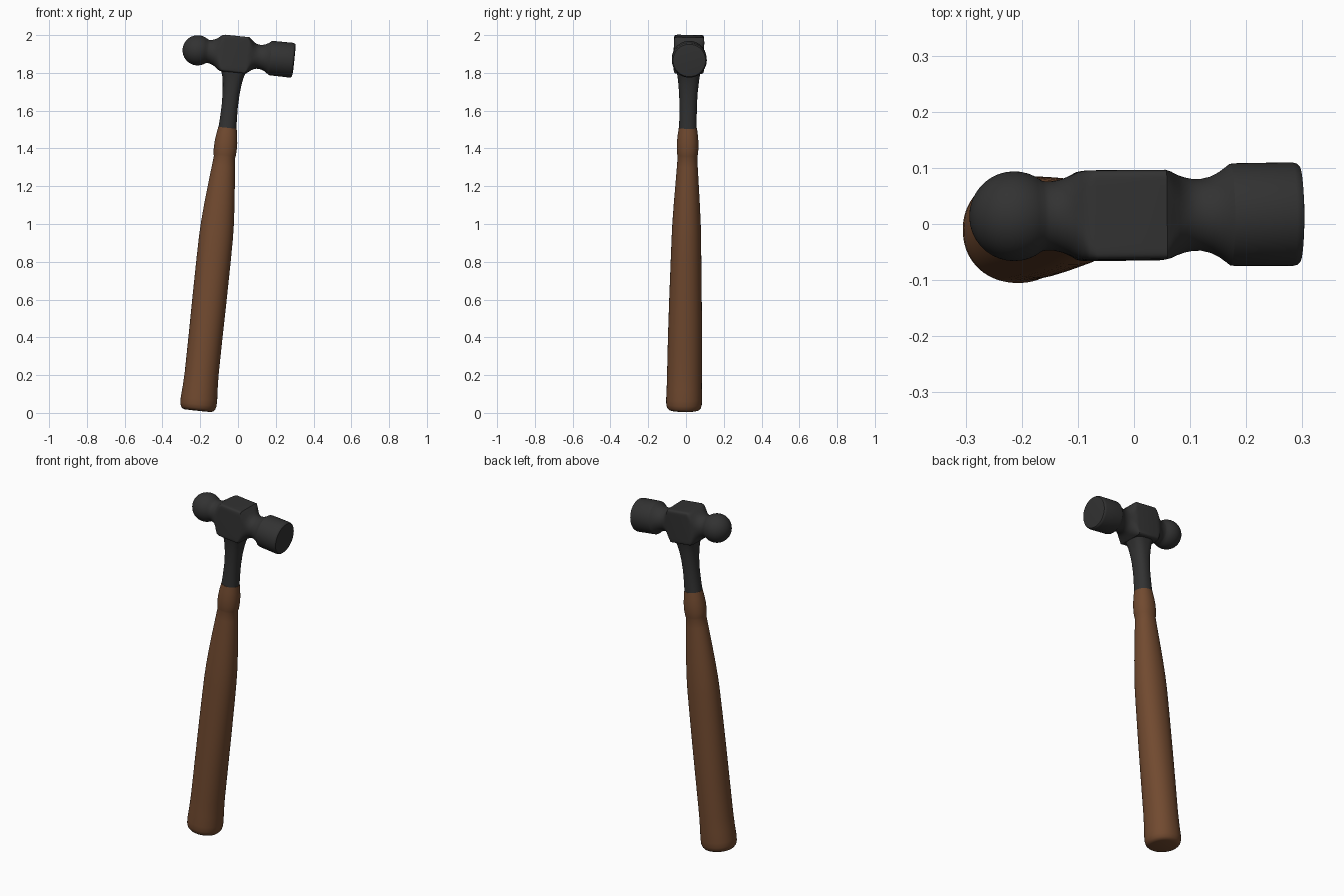
import bpy, bmesh, math
from mathutils import Matrix, Vector


def material(name, color):
    m = bpy.data.materials.new(name)
    m.diffuse_color = (*color, 1)
    return m


wood = material("brown wood", (0.165, 0.068, 0.029))
steel = material("dark steel", (0.032, 0.032, 0.032))

# whole hammer leans a little: everything is built upright, then placed
PLACE = (Matrix.Translation((-0.213, -0.011, 0.012))
         @ Matrix.Rotation(math.radians(-0.8), 4, 'X')
         @ Matrix.Rotation(math.radians(6), 4, 'Y')
         @ Matrix.Rotation(math.radians(0.5), 4, 'Z'))
SEG = 64


def loft(name, stations, mat, frame=Matrix(), angle=35):
    """Skin superellipse sections (position, half a, half b, exponent) along local z."""
    bm = bmesh.new()
    rings = []
    for s, a, b, n in stations:
        ring = []
        for i in range(SEG):
            t = 2 * math.pi * (i + 0.5) / SEG
            c, d = math.cos(t), math.sin(t)
            x = a * math.copysign(abs(c) ** (2 / n), c)
            y = b * math.copysign(abs(d) ** (2 / n), d)
            ring.append(bm.verts.new(PLACE @ frame @ Vector((x, y, s))))
        rings.append(ring)
    for r0, r1 in zip(rings, rings[1:]):
        for i in range(SEG):
            j = (i + 1) % SEG
            bm.faces.new((r0[i], r0[j], r1[j], r1[i]))
    bm.faces.new(rings[0][::-1])
    bm.faces.new(rings[-1])
    bmesh.ops.recalc_face_normals(bm, faces=bm.faces)
    me = bpy.data.meshes.new(name)
    bm.to_mesh(me)
    bm.free()
    me.materials.append(mat)
    ob = bpy.data.objects.new(name, me)
    bpy.context.collection.objects.link(ob)
    bpy.ops.object.select_all(action='DESELECT')
    ob.select_set(True)
    bpy.context.view_layer.objects.active = ob
    bpy.ops.object.shade_smooth_by_angle(angle=math.radians(angle))
    return ob


# wooden handle with rounded butt and a swell below the steel neck
loft("handle", [
    (0.0, 0.070, 0.068, 2.1), (0.004, 0.082, 0.080, 2.1), (0.014, 0.091, 0.089, 2.1),
    (0.032, 0.096, 0.094, 2.1), (0.06, 0.097, 0.095, 2.1), (0.12, 0.093, 0.093, 2.1),
    (0.2, 0.090, 0.092, 2.1), (0.4, 0.090, 0.090, 2.1), (0.6, 0.091, 0.086, 2.1),
    (0.8, 0.091, 0.081, 2.1), (0.92, 0.090, 0.078, 2.1), (1.0, 0.087, 0.075, 2.1),
    (1.1, 0.080, 0.069, 2.1), (1.2, 0.071, 0.062, 2.1), (1.3, 0.061, 0.055, 2.1),
    (1.35, 0.056, 0.052, 2.1), (1.36, 0.059, 0.054, 2.1), (1.39, 0.061, 0.057, 2.1),
    (1.43, 0.060, 0.057, 2.1), (1.47, 0.055, 0.053, 2.1), (1.505, 0.049, 0.048, 2.1)],
    wood)

# steel neck flaring into the head
loft("neck", [
    (1.5, 0.048, 0.047, 2.2), (1.55, 0.045, 0.046, 2.2), (1.62, 0.043, 0.046, 2.2),
    (1.69, 0.045, 0.049, 2.3), (1.74, 0.050, 0.054, 2.5), (1.775, 0.056, 0.058, 2.7),
    (1.80, 0.064, 0.063, 3.0), (1.82, 0.07, 0.068, 3.5)],
    steel)

# head: ball peen, waist, square block, waist and striking face in one lofted piece
CX, R = -0.2, 0.08
head = []
for k in range(14):
    t = math.radians(3 + k * 125 / 13)
    head.append((CX - R * math.cos(t), R * math.sin(t), R * math.sin(t), 2))
head += [
    (-0.143, 0.0615, 0.0615, 2), (-0.128, 0.062, 0.063, 2),
    (-0.112, 0.066, 0.069, 2.2), (-0.098, 0.072, 0.078, 2.7),
    (-0.086, 0.078, 0.088, 4), (-0.075, 0.080, 0.094, 8), (-0.062, 0.080, 0.097, 14),
    (0.064, 0.080, 0.097, 14), (0.078, 0.077, 0.087, 5), (0.09, 0.072, 0.077, 3),
    (0.105, 0.067, 0.068, 2.2), (0.12, 0.064, 0.064, 2), (0.135, 0.064, 0.064, 2),
    (0.152, 0.068, 0.068, 2), (0.168, 0.076, 0.076, 2), (0.18, 0.085, 0.085, 2),
    (0.187, 0.0905, 0.0905, 2), (0.195, 0.0915, 0.0915, 2),
    (0.298, 0.0925, 0.0925, 2), (0.306, 0.0905, 0.0905, 2), (0.311, 0.086, 0.086, 2),
    (0.314, 0.06, 0.06, 2)]
# local z -> hammer x, section a -> y, section b -> z
AXES = Matrix(((0, 0, 1, 0), (1, 0, 0, 0), (0, 1, 0, 1.897), (0, 0, 0, 1)))
loft("head", head, steel, AXES, 30)
